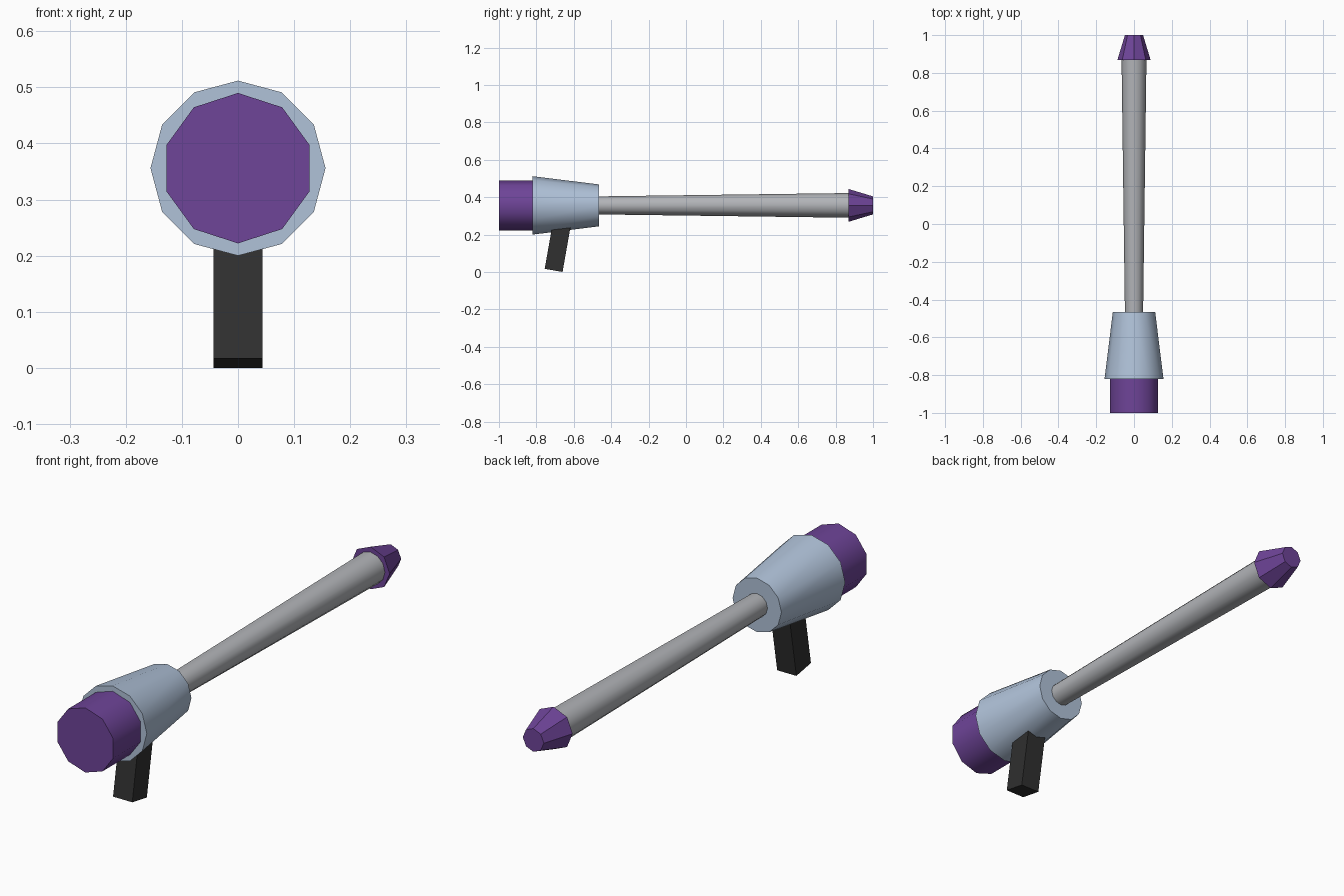
import bpy, math

if "Cube" in bpy.data.objects:
    bpy.data.objects.remove(bpy.data.objects["Cube"])

AXIS_Z = 0.356  # height of the long axis


def material(name, rgb):
    m = bpy.data.materials.new(name)
    m.diffuse_color = (*rgb, 1)
    m.use_nodes = True
    m.node_tree.nodes["Principled BSDF"].inputs["Base Color"].default_value = m.diffuse_color
    return m


purple = material("purple", (0.156, 0.058, 0.314))
pale_blue = material("pale blue", (0.434, 0.540, 0.692))
grey = material("light grey", (0.445, 0.456, 0.479))
black = material("charcoal", (0.029, 0.029, 0.029))


def tapered(name, sides, y0, y1, r0, r1, mat):
    """Closed tapered prism along y, with a corner at top and bottom."""
    bpy.ops.mesh.primitive_cone_add(
        vertices=sides, radius1=r0, radius2=r1, depth=y1 - y0,
        location=(0, (y0 + y1) / 2, AXIS_Z), rotation=(-math.pi / 2, 0, 0))
    ob = bpy.context.object
    ob.name = name
    ob.data.materials.append(mat)
    bpy.ops.object.shade_smooth_by_angle(angle=math.radians(40))
    return ob


# Parts along the axis
tapered("rear_cap", 10, -1.0, -0.81, 0.134, 0.134, purple)
tapered("body", 12, -0.82, -0.465, 0.156, 0.112, pale_blue)
tapered("barrel", 12, -0.48, 0.875, 0.048, 0.066, grey)
tapered("muzzle", 8, 0.868, 1.0, 0.088, 0.048, purple)

# Slanted grip, its lowest edge resting on the ground
tilt, width, length = math.radians(10), 0.097, 0.28
cy = -0.66 - width / 2 * math.cos(tilt) + length / 2 * math.sin(tilt)
cz = width / 2 * math.sin(tilt) + length / 2 * math.cos(tilt)
bpy.ops.mesh.primitive_cube_add(size=1, location=(0, cy, cz), rotation=(-tilt, 0, 0))
grip = bpy.context.object
grip.name = "grip"
grip.scale = (0.088, width, length)
grip.data.materials.append(black)
